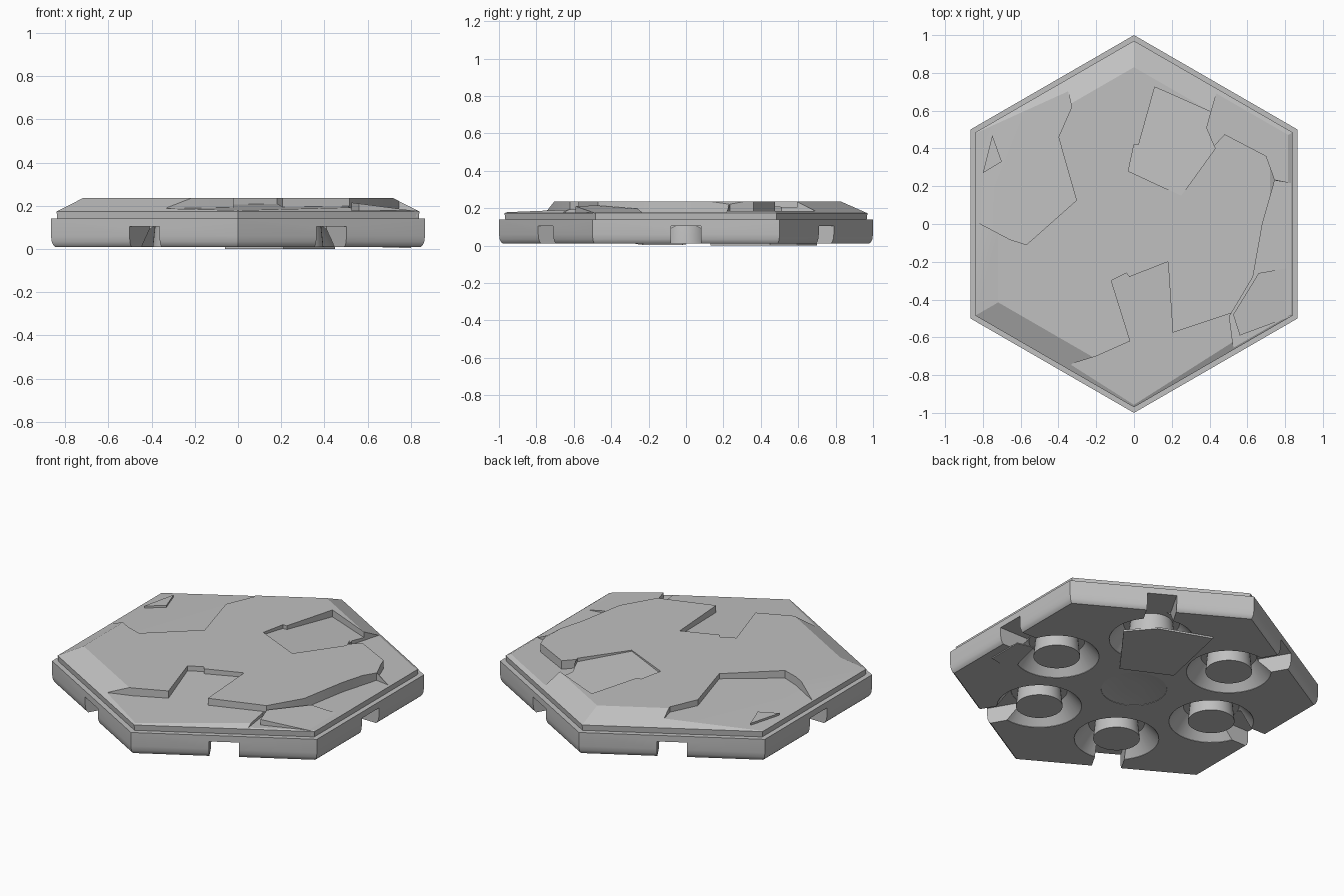
import bpy, math
from mathutils import Vector

if "Cube" in bpy.data.objects:
    bpy.data.objects.remove(bpy.data.objects["Cube"])

stone = bpy.data.materials.new("stone grey")
stone.diffuse_color = (0.53, 0.53, 0.53, 1)
stone.use_nodes = True
stone.node_tree.nodes["Principled BSDF"].inputs["Base Color"].default_value = stone.diffuse_color


def make(name, verts, faces):
    me = bpy.data.meshes.new(name)
    me.from_pydata(verts, [], faces)
    me.update()
    ob = bpy.data.objects.new(name, me)
    bpy.context.collection.objects.link(ob)
    me.materials.append(stone)
    bpy.ops.object.select_all(action='DESELECT')
    bpy.context.view_layer.objects.active = ob
    ob.select_set(True)
    bpy.ops.object.mode_set(mode='EDIT')
    bpy.ops.mesh.select_all(action='SELECT')
    bpy.ops.mesh.normals_make_consistent(inside=False)
    bpy.ops.object.mode_set(mode='OBJECT')
    return ob


def hex_stack(name, levels):
    """Stack of pointy hexagons given as (corner radius, z)."""
    verts = [(r * math.sin(i * math.pi / 3), r * math.cos(i * math.pi / 3), z)
             for r, z in levels for i in range(6)]
    faces = [tuple(range(6)), tuple(range(len(verts) - 6, len(verts)))]
    for k in range(len(levels) - 1):
        for i in range(6):
            j = (i + 1) % 6
            faces.append((6*k + i, 6*k + j, 6*k + 6 + j, 6*k + 6 + i))
    return make(name, verts, faces)


def prism(name, pts, bottom, top):
    """Polygon prism; bottom and top are functions of x, y."""
    area = sum(a[0] * b[1] - b[0] * a[1] for a, b in zip(pts, pts[1:] + pts[:1]))
    if area < 0:
        pts = pts[::-1]
    n = len(pts)
    verts = [(x, y, bottom(x, y)) for x, y in pts] + [(x, y, top(x, y)) for x, y in pts]
    faces = [tuple(reversed(range(n))), tuple(range(n, 2*n))]
    faces += [(i, (i+1) % n, n + (i+1) % n, n + i) for i in range(n)]
    return make(name, verts, faces)


def lathe(name, prof, cx, cy, closed, n=40):
    """Revolve an (r, z) profile; open profiles get capped ends."""
    m = len(prof)
    verts = [(cx + r * math.cos(2*math.pi*i/n), cy + r * math.sin(2*math.pi*i/n), z)
             for r, z in prof for i in range(n)]
    faces = []
    for k in range(m if closed else m - 1):
        l = (k + 1) % m
        for i in range(n):
            j = (i + 1) % n
            faces.append((k*n + i, k*n + j, l*n + j, l*n + i))
    if not closed:
        faces += [tuple(range(n)), tuple(range((m-1)*n, m*n))]
    return make(name, verts, faces)


def cut(ob, cutter):
    cutter.hide_render = True
    mod = ob.modifiers.new("cut", 'BOOLEAN')
    mod.operation, mod.object, mod.solver = 'DIFFERENCE', cutter, 'EXACT'
    bpy.context.view_layer.objects.active = ob
    bpy.ops.object.modifier_apply(modifier=mod.name)
    bpy.data.objects.remove(cutter)


def flat(z):
    return lambda x, y: z


# Base block with rounded lower edge
base = hex_stack("base", [(0.978, 0.01), (0.988, 0.018), (0.996, 0.034), (1.0, 0.06), (1.0, 0.14)])

# Ring grooves around plugs, with slots opening to each side
for i in range(6):
    a = i * math.pi / 3
    d, s = Vector((math.cos(a), math.sin(a))), Vector((-math.sin(a), math.cos(a)))
    c = d * 0.54
    cut(base, lathe("groove", [(0.125, -0.02), (0.125, 0.012), (0.115, 0.105),
                               (0.15, 0.105), (0.227, 0.012), (0.227, -0.02)], c.x, c.y, True))
    slot = [tuple(d * u + s * v) for u, v in ((0.68, -0.08), (0.95, -0.08), (0.95, 0.08), (0.68, 0.08))]
    cut(base, prism("slot", slot, flat(-0.03), flat(0.104)))

# Shallow dish in the middle of the underside
cut(base, lathe("dish", [(0.178, -0.02), (0.176, 0.012), (0.13, 0.018), (0.06, 0.021)], 0, 0, False))

# Top slab with sloping rim, broken up by sunken areas
slab = hex_stack("cracked_slab", [(0.965, 0.13), (0.97, 0.173), (0.83, 0.235)])
high = flat(0.4)
front = [(-0.33, -0.74), (-0.2, -0.70), (-0.02, -0.62), (-0.12, -0.3), (-0.04, -0.26),
         (-0.025, -0.28), (0.18, -0.2), (0.205, -0.575), (0.52, -0.47),
         (0.6, -1.1), (-0.4, -1.1)]
cut(slab, prism("front_break", front, lambda x, y: 0.177 + 0.04 * (y + 1), high))
right = [(0.505, -0.49), (0.63, -0.28), (0.68, 0.0), (0.745, 0.23), (1.0, 0.19), (1.0, -0.7), (0.53, -0.68)]
cut(slab, prism("right_break", right, flat(0.178), high))
corner = [(0.425, 0.415), (0.48, 0.475), (0.7, 0.36), (0.745, 0.235), (1.0, 0.185), (1.0, 0.62),
          (0.45, 0.74), (0.385, 0.51)]
cut(slab, prism("corner_break", corner, flat(0.185), high))
back = [(-0.03, 0.28), (0.0, 0.42), (0.025, 0.42), (0.11, 0.725), (0.415, 0.59),
        (0.39, 0.5), (0.43, 0.4), (0.25, 0.15)]
cut(slab, prism("back_hollow", back, lambda x, y: 0.226 - 0.06 * (y - 0.2), high))
left = [(-0.36, 0.75), (-0.33, 0.62), (-0.4, 0.46), (-0.305, 0.125), (-0.57, -0.11),
        (-0.66, -0.08), (-1.0, 0.1), (-1.0, 0.6), (-0.45, 0.95)]
cut(slab, prism("left_break", left, lambda x, y: 0.205 + 0.055 * (x + 0.3), high))

# Loose rock wedged against the right rim
prism("loose_rock", [(0.56, -0.59), (0.525, -0.48), (0.66, -0.26), (0.83, -0.23), (0.83, -0.49)],
      flat(0.15), lambda x, y: 0.205 - 0.13 * (x - 0.6))

# Small shard on the left slope
prism("shard", [(-0.80, 0.27), (-0.70, 0.33), (-0.75, 0.47)], flat(0.15),
      lambda x, y: 0.192 + 0.05 * (x + 0.75))

# Rock undersides that poke out below the base
prism("underside_plate", [(0.45, 0.45), (0.33, 0.59), (0.035, 0.70), (-0.06, 0.26), (0.21, 0.13)],
      flat(0.0), flat(0.011))
prism("underside_sliver", [(0.63, -0.27), (0.8, -0.23), (0.8, -0.02), (0.7, 0.0)],
      lambda x, y: 0.009 - 0.03 * (x - 0.63), flat(0.011))

for ob in bpy.context.collection.objects:
    bpy.ops.object.select_all(action='DESELECT')
    bpy.context.view_layer.objects.active = ob
    ob.select_set(True)
    bpy.ops.object.shade_smooth_by_angle(angle=math.radians(25))
